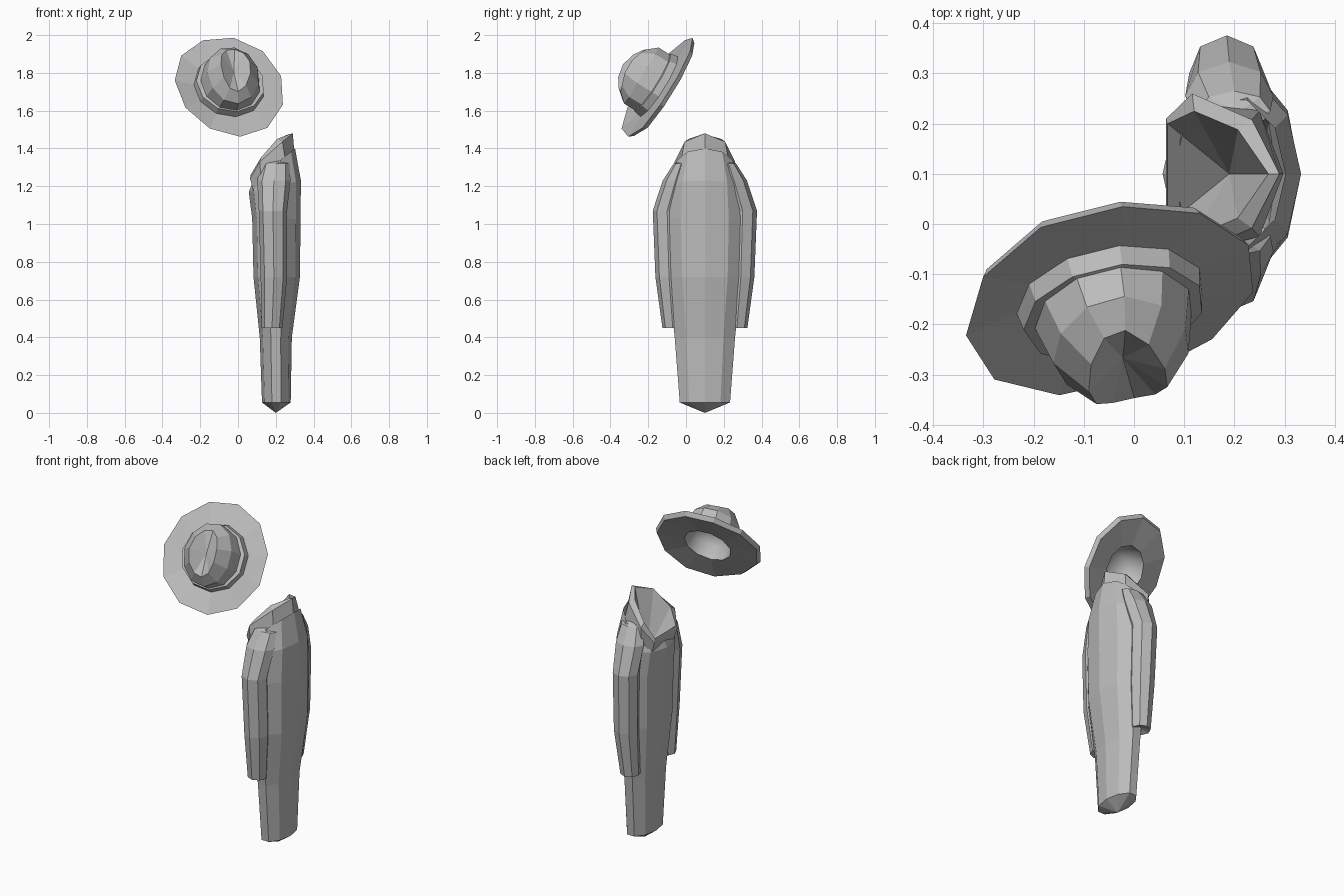
import bpy, bmesh, math
from mathutils import Vector, Matrix

cube = bpy.data.objects.get("Cube")
if cube:
    bpy.data.objects.remove(cube)

grey = bpy.data.materials.new("plain grey")
grey.use_nodes = True
grey.diffuse_color = (0.5, 0.5, 0.5, 1)
grey.node_tree.nodes["Principled BSDF"].inputs["Base Color"].default_value = (0.5, 0.5, 0.5, 1)


def loft(name, rings, start=None, end=None, matrix=Matrix()):
    """Bridge closed rings of points, drawing the ends to a point where given."""
    bm = bmesh.new()
    rows = [[bm.verts.new(p) for p in ring] for ring in rings]
    n = len(rows[0])
    for a, b in zip(rows, rows[1:]):
        for i in range(n):
            j = (i + 1) % n
            bm.faces.new((a[i], a[j], b[j], b[i]))
    for row, tip in ((rows[0], start), (rows[-1], end)):
        if tip is not None:
            v = bm.verts.new(tip)
            for i in range(n):
                bm.faces.new((row[i], row[(i + 1) % n], v))
    bmesh.ops.recalc_face_normals(bm, faces=bm.faces)
    mesh = bpy.data.meshes.new(name)
    bm.to_mesh(mesh)
    bm.free()
    mesh.materials.append(grey)
    obj = bpy.data.objects.new(name, mesh)
    obj.matrix_world = matrix
    bpy.context.collection.objects.link(obj)
    return obj


def oval(cx, cy, z, rx, ry, count, tilt=0.0, turn=0.0):
    """Oval ring whose height may rise towards +x."""
    angles = [math.tau * (i + turn) / count for i in range(count)]
    return [(cx + rx * math.cos(a), cy + ry * math.sin(a), z + tilt * math.cos(a))
            for a in angles]


MID = 0.1  # the coat's middle plane

# Coat body: narrow hem, broad chest, neckline rising to the back
body = [(0.203, 0.055, 0.076, 0.14, 0), (0.2, 0.4, 0.085, 0.168, 0),
        (0.205, 0.72, 0.123, 0.205, 0), (0.203, 1.03, 0.128, 0.215, 0),
        (0.195, 1.2, 0.138, 0.2, 0.03), (0.19, 1.31, 0.112, 0.155, 0.09)]
loft("coat_body", [oval(x, MID, z, rx, ry, 10, t) for x, z, rx, ry, t in body],
     start=(0.2, MID, 0))

# Sleeves hanging flat against the sides, rising into the shoulders
sleeve = [(0.18, 0.17, 0.45, 0.055, 0.055), (0.19, 0.19, 0.72, 0.07, 0.072),
          (0.185, 0.2, 1.07, 0.075, 0.076), (0.19, 0.155, 1.23, 0.088, 0.068),
          (0.2, 0.125, 1.32, 0.072, 0.04)]
for side, label in ((1, "back"), (-1, "front")):
    rings = [oval(x, MID + side * d, z, rx, ry, 8) for x, d, z, rx, ry in sleeve]
    loft("sleeve_" + label, rings, start=(0.18, MID + side * 0.16, 0.47),
         end=(0.205, MID + side * 0.12, 1.34))


# Standing collar, mirrored about the middle, falling into the open neck
def mirrored(half):
    return ([(x, MID + d, z) for x, d, z in half]
            + [(x, MID - d, z) for x, d, z in reversed(half) if d])


base = mirrored([(0.085, 0.1, 1.16), (0.12, 0.155, 1.25), (0.25, 0.125, 1.34), (0.298, 0, 1.385)])
outer = mirrored([(0.064, 0.11, 1.24), (0.116, 0.16, 1.33), (0.235, 0.108, 1.435), (0.29, 0, 1.48)])
inner = mirrored([(0.067, 0.1, 1.26), (0.12, 0.125, 1.35), (0.207, 0.088, 1.45), (0.268, 0, 1.475)])
loft("collar", [base, outer, inner], end=(0.19, MID, 1.1))

# Hat frame: local z points out of the crown
n = Vector((0.17, -0.84, 0.53)).normalized()
up = (Vector((0, 0, 1)) - n * n.z).normalized()
frame = Matrix((up.cross(n), up, n)).transposed().to_4x4()
frame.translation = (-0.05, -0.13, 1.718)


def hat_ring(r, h, stretch=1.0, curl=0.0, droop=0.0):
    """Ring about the hat's axis; curl lifts the lower side forward,
    droop lowers the two ends of the pinch."""
    lean = math.radians(205)
    pts = []
    for x, y, z in oval(0, 0, h, r, r * stretch, 11, 0.0, 0.4):
        lift = max(0, (x * math.cos(lean) + y * math.sin(lean)) / r - 0.1)
        pts.append((x, y, z + curl * lift - droop * (y / (r * stretch)) ** 2))
    return pts


# Hat: hollow lining, curled brim, band, and a crown with a pinched top
edge = 0.055
hat = loft("hat", [hat_ring(0.08, 0.125), hat_ring(0.12, 0.08), hat_ring(0.135, 0.004),
                   hat_ring(0.285, -0.016, 1.04, edge), hat_ring(0.298, 0.008, 1.06, edge),
                   hat_ring(0.19, 0.02), hat_ring(0.183, 0.06), hat_ring(0.16, 0.062, 1.1),
                   hat_ring(0.138, 0.15, 1.28, droop=0.02),
                   hat_ring(0.08, 0.23, 1.65, droop=0.05)],
           start=(0, 0, 0.13), end=(0, 0, 0.165), matrix=frame)
for p in hat.data.polygons:
    p.use_smooth = p.normal.z < 0 and p.center.xy.length < 0.13
